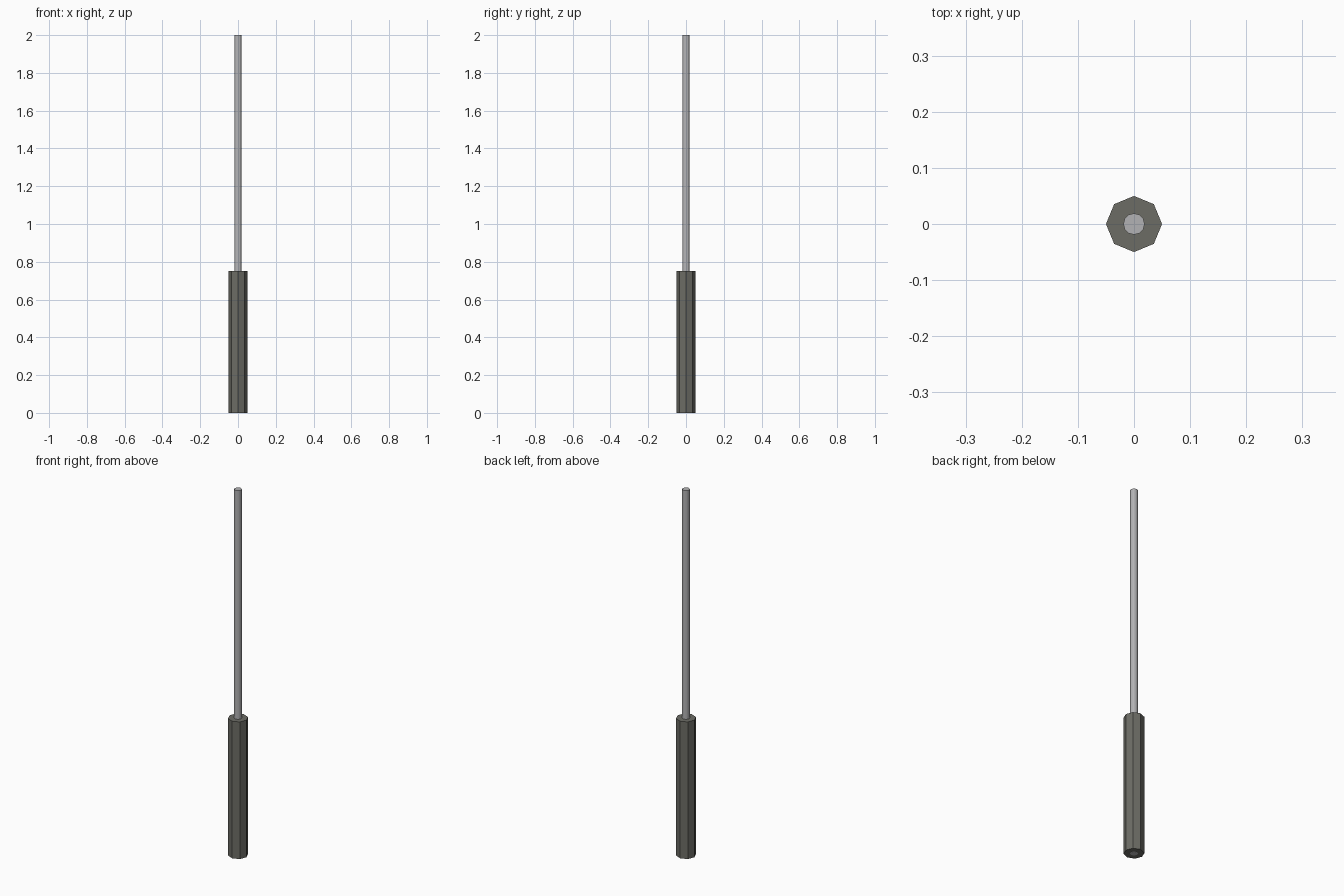
import bpy

if "Cube" in bpy.data.objects:
    bpy.data.objects.remove(bpy.data.objects["Cube"])


def prism(name, sides, radius, z0, z1, color):
    """Upright flat-shaded prism between two heights, with a vertex on each axis."""
    bpy.ops.mesh.primitive_cylinder_add(
        vertices=sides, radius=radius, depth=z1 - z0, location=(0, 0, (z0 + z1) / 2))
    obj = bpy.context.object
    obj.name = name
    mat = bpy.data.materials.new(name + "_material")
    mat.diffuse_color = color
    mat.use_nodes = True
    mat.node_tree.nodes["Principled BSDF"].inputs["Base Color"].default_value = mat.diffuse_color
    obj.data.materials.append(mat)
    return obj


# Octagonal dark grip; its base sits a hair above the rod end to avoid coplanar faces
prism("grip", 8, 0.05, 0.0005, 0.75, (0.15, 0.15, 0.13, 1))

# Thin metal rod running through the grip, visible at both ends
prism("rod", 12, 0.019, 0.0, 2.0, (0.45, 0.45, 0.46, 1))
